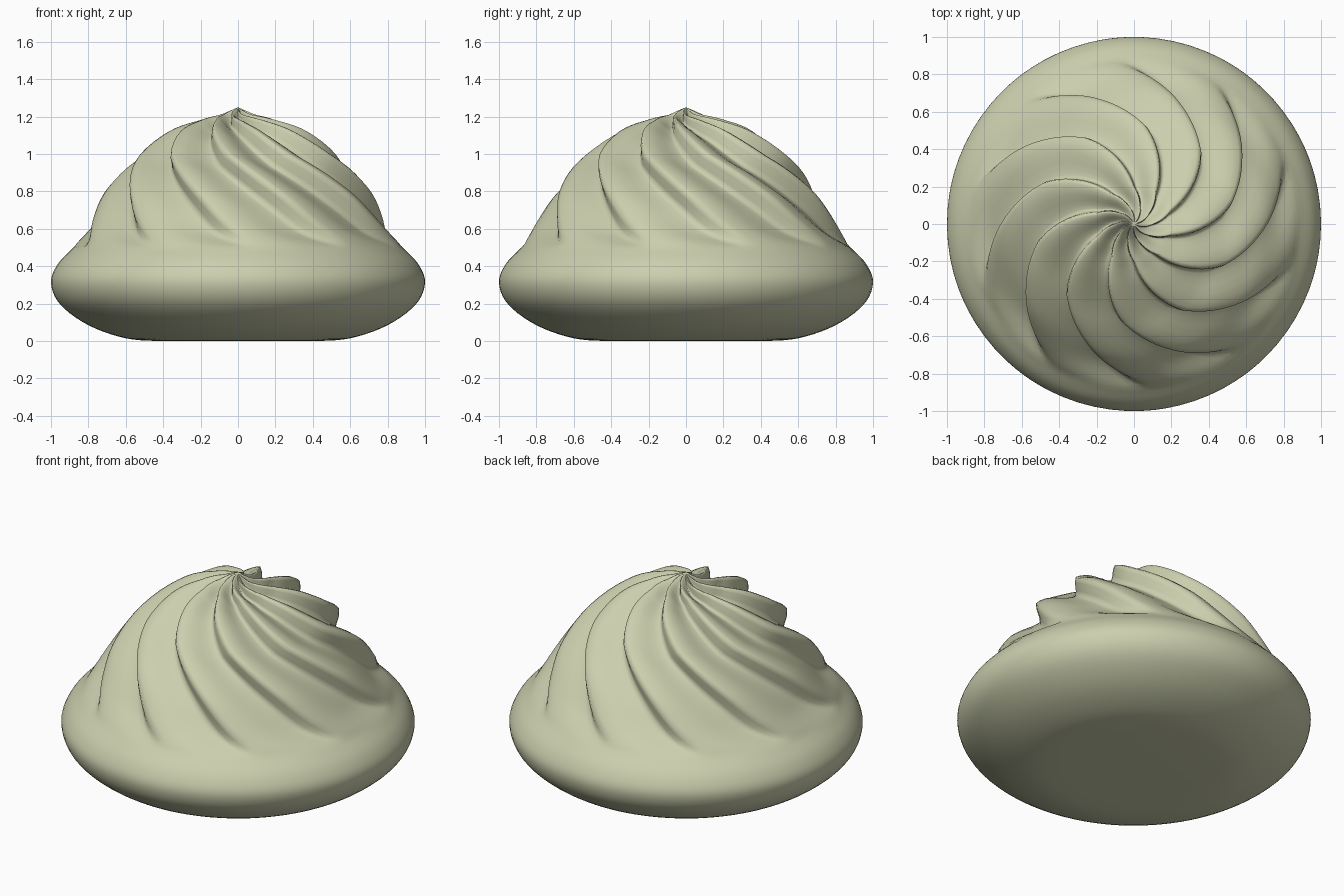
import bpy, bmesh, math
from mathutils import Vector

if "Cube" in bpy.data.objects:
    bpy.data.objects.remove(bpy.data.objects["Cube"])

PLEATS = 10
PHASES = [0, .06, .12, .18, .26, .38, .52, .66, .8, .92]   # columns inside one pleat
PROFILE = [(.4, 0), (.6, .015), (.8, .085), (.95, .195), (1, .31), (.965, .41),
           (.88, .5), (.785, .6), (.675, .77), (.54, .93), (.35, 1.085),
           (.2, 1.15), (.1, 1.185), (.03, 1.23)]
TWIST = [(0, -125), (.1, -95), (.2, -76), (.38, -60), (.5, -49), (.65, -28), (.76, -13), (.86, 0), (2, 0)]
DEPTH = [(0, .0), (.05, .012), (.12, .028), (.25, .036), (.45, .046), (.68, .046), (.78, .032), (.88, 0), (2, 0)]


def lookup(table, x):
    for (a, p), (b, q) in zip(table, table[1:]):
        if x <= b:
            return p + (q - p) * (x - a) / (b - a)


def smooth_path(points, steps):
    # Catmull-Rom through the profile points
    p = [Vector(c) for c in points]
    p = [p[0] - Vector((.2, 0))] + p + [p[-1] * 2 - p[-2]]
    out = []
    for i in range(1, len(p) - 2):
        a, b, c, d = p[i - 1:i + 3]
        for s in range(steps):
            t = s / steps
            out.append(.5 * (2 * b + (c - a) * t + (2 * a - 5 * b + 4 * c - d) * t * t
                             + (3 * b - a - 3 * c + d) * t ** 3))
    return out + [p[-2]]


def fold(u):
    # steep step at the crease, then a long slope down to the next one
    if u < .18:
        t = u / .18
        return t * t * (3 - 2 * t) * 2 - 1
    return math.cos(math.pi * (u - .18) / .82)


# Swirled body: columns follow the spiral creases
path = smooth_path(PROFILE, 5)
bm = bmesh.new()
rings = []
for i, p in enumerate(path):
    tangent = (path[min(i + 1, len(path) - 1)] - path[max(i - 1, 0)]).normalized()
    normal = Vector((tangent.y, -tangent.x))
    upper = p.y > .35
    depth = lookup(DEPTH, p.x) if upper else 0
    twist = lookup(TWIST, p.x) if upper else 0
    ring = []
    for k in range(PLEATS):
        for u in PHASES:
            q = p + normal * depth * fold(u)
            ang = math.radians(90 + 360 / PLEATS * (k + u) + twist)
            ring.append(bm.verts.new((q.x * math.cos(ang), q.x * math.sin(ang), q.y)))
    rings.append(ring)

n = len(rings[0])
for a, b in zip(rings, rings[1:]):
    for j in range(n):
        bm.faces.new((a[j], a[(j + 1) % n], b[(j + 1) % n], b[j]))

# Flat underside and pointed tip
bm.faces.new(list(reversed(rings[0])))
tip = bm.verts.new((0, 0, 1.25))
for j in range(n):
    bm.faces.new((rings[-1][j], rings[-1][(j + 1) % n], tip))
for f in bm.faces:
    f.smooth = True

mesh = bpy.data.meshes.new("pleated_bun")
bm.to_mesh(mesh)
bm.free()
bun = bpy.data.objects.new("pleated_bun", mesh)
bpy.context.collection.objects.link(bun)

# Pale dough colour
dough = bpy.data.materials.new("dough")
dough.diffuse_color = (.6, .62, .42, 1)
dough.use_nodes = True
dough.node_tree.nodes["Principled BSDF"].inputs["Base Color"].default_value = dough.diffuse_color
mesh.materials.append(dough)
